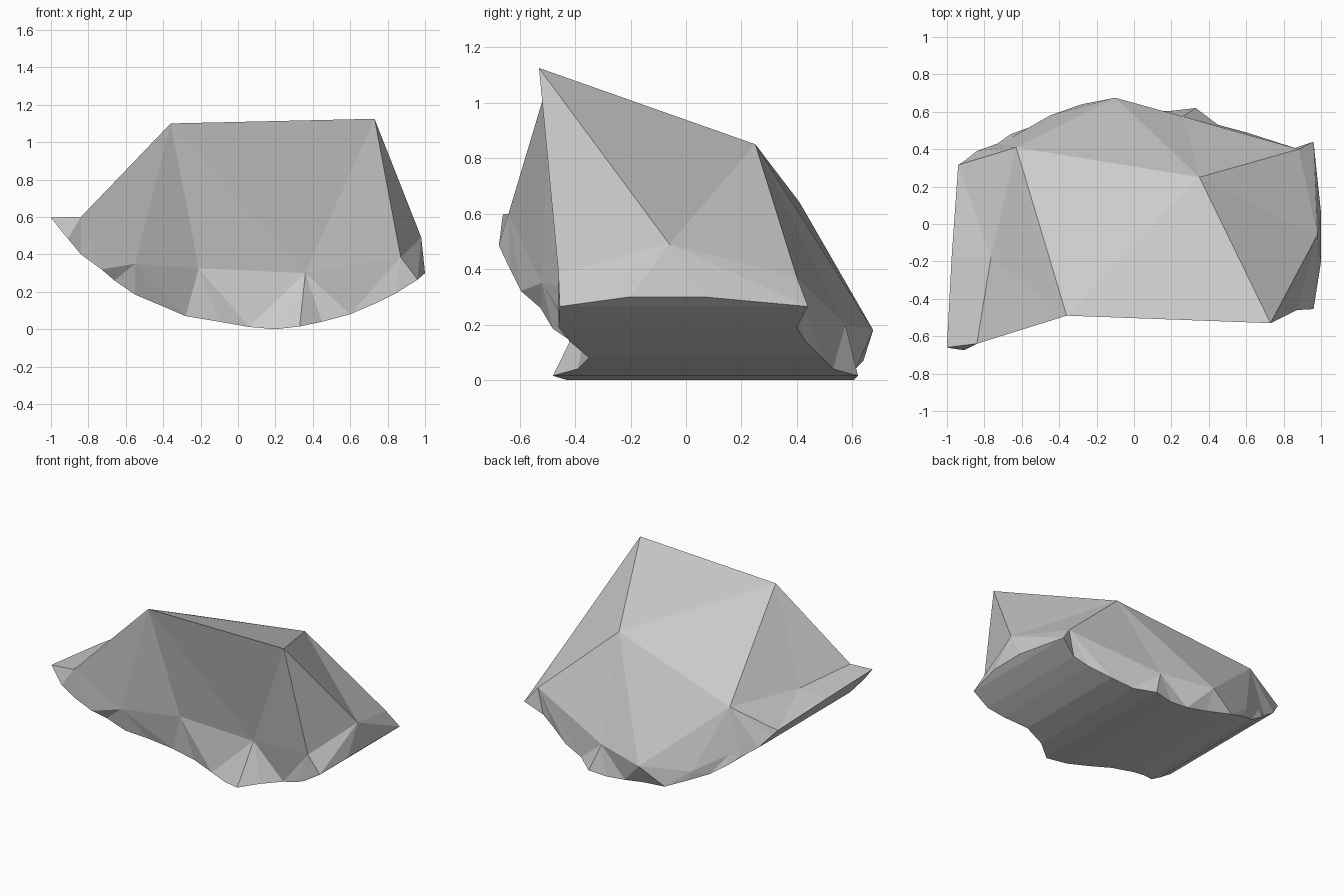
import bpy, bmesh

if "Cube" in bpy.data.objects:
    bpy.data.objects.remove(bpy.data.objects["Cube"])

# Underside: a curved trough. Each station is x, z, front y, back y
stations = [
    (-1.0, .597, -.66, -.65), (-.975, .565, -.665, -.18), (-.94, .52, -.67, .315),
    (-.91, .485, -.675, .335), (-.84, .40, -.635, .39), (-.73, .32, -.595, .43),
    (-.66, .26, -.525, .48), (-.55, .185, -.48, .52), (-.42, .13, -.40, .59),
    (-.28, .07, -.33, .64), (-.10, .04, -.34, .61), (.06, .012, -.38, .60),
    (.20, 0, -.43, .605), (.33, .015, -.48, .62), (.45, .04, -.39, .53),
    (.60, .08, -.35, .49), (.74, .14, -.42, .43), (.84, .19, -.46, .40),
    (.96, .265, -.455, .44), (1.0, .30, -.20, .06)]

# Corners of the chipped upper surface
corners = {
    "A": (-.36, -.49, 1.10), "B": (.73, -.53, 1.125), "C": (.35, .25, .85),
    "D": (-.63, .41, .64), "E": (.88, .40, .37), "F": (.98, -.06, .49),
    "G": (-.10, .675, .18), "H": (-.84, -.64, .60), "N": (.87, -.46, .385),
    "P": (.36, -.34, .30), "Q": (-.21, -.35, .325), "R": (-.55, -.52, .35),
    "S": (-.765, -.18, .585), "T": (-.66, .46, .33), "V": (-.45, .58, .20),
    "W": (.26, .575, .20)}

bm = bmesh.new()
front = [bm.verts.new((x, yf, z)) for x, z, yf, yb in stations]
back = [bm.verts.new((x, yb, z)) for x, z, yf, yb in stations]
top = {k: bm.verts.new(co) for k, co in corners.items()}

# Underside strips
for i in range(len(stations) - 1):
    bm.faces.new((front[i], front[i + 1], back[i + 1], back[i]))

# Large upper facets
for tri in "ASD AHS ARH AQR APQ ABP BNP BFN BCF CEF CWE CGW CDG DVG DTV ADC ACB".split():
    bm.faces.new([top[c] for c in tri])

# Skirt: each lower corner fans over a number of rim edges, going round the rock
rim = back[1:] + front[::-1] + back[:1]
fans = [("S", 1), ("D", 3), ("T", 2), ("V", 2), ("G", 2), ("W", 3), ("E", 4),
        ("F", 3), ("N", 3), ("P", 4), ("Q", 2), ("R", 4), ("H", 7)]
pos = 0
for k, (name, count) in enumerate(fans):
    for _ in range(count):
        nxt = (pos + 1) % len(rim)
        bm.faces.new((top[name], rim[pos], rim[nxt]))
        pos = nxt
    bm.faces.new((top[name], rim[pos], top[fans[(k + 1) % len(fans)][0]]))

bmesh.ops.recalc_face_normals(bm, faces=bm.faces)
mesh = bpy.data.meshes.new("rock")
bm.to_mesh(mesh)
bm.free()
rock = bpy.data.objects.new("rock", mesh)
bpy.context.collection.objects.link(rock)
